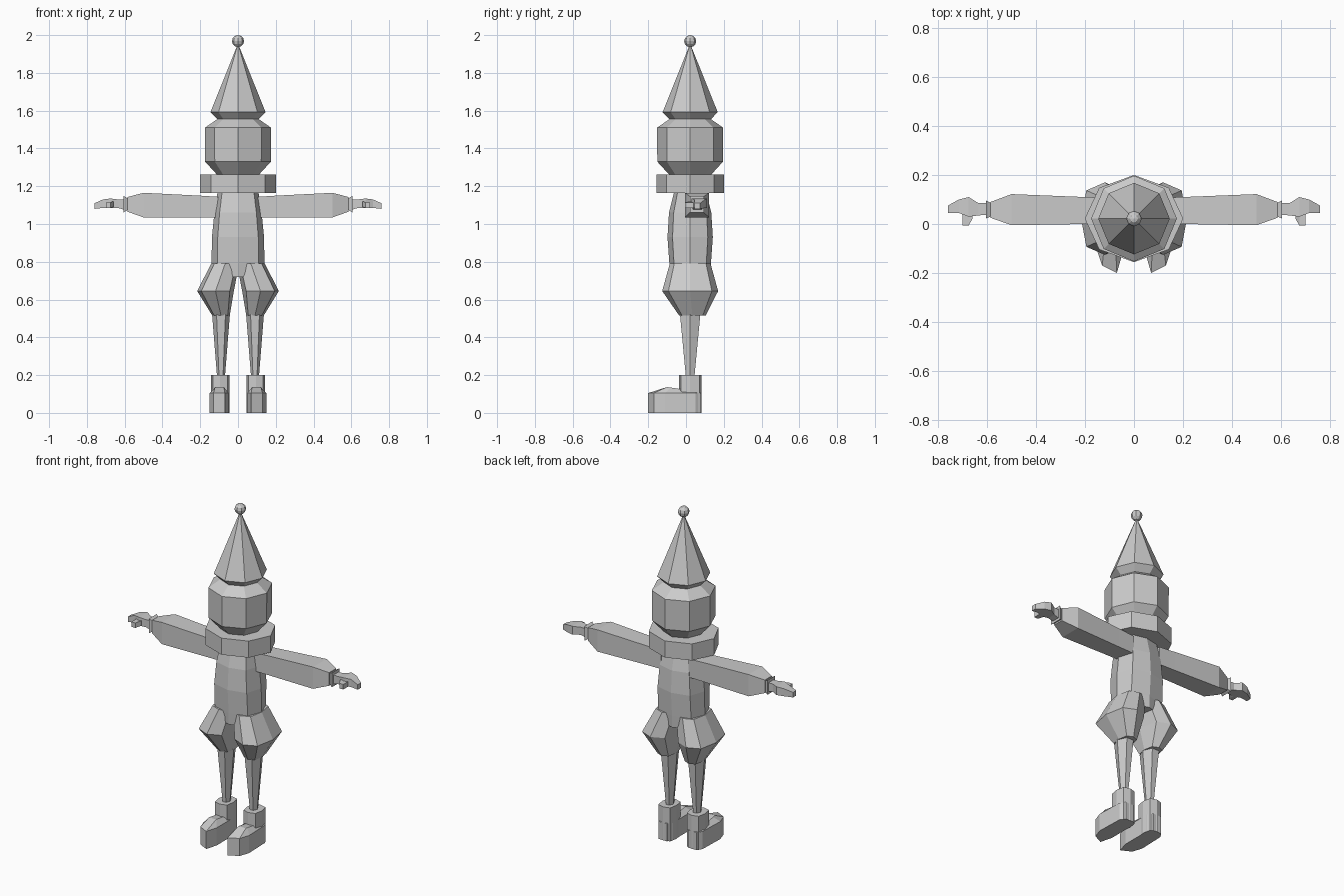
import bpy
import bmesh
from math import cos, sin, pi
from mathutils import Vector

cube = bpy.data.objects.get("Cube")
if cube:
    bpy.data.objects.remove(cube)

CY = 0.022  # depth of the body axis

grey = bpy.data.materials.new("plain_grey")
grey.use_nodes = True
grey.diffuse_color = (0.6, 0.6, 0.6, 1)
grey.node_tree.nodes["Principled BSDF"].inputs["Base Color"].default_value = (0.6, 0.6, 0.6, 1)


def finish(name, bm, mirror=False):
    bmesh.ops.recalc_face_normals(bm, faces=bm.faces)
    mesh = bpy.data.meshes.new(name)
    bm.to_mesh(mesh)
    bm.free()
    mesh.materials.append(grey)
    obj = bpy.data.objects.new(name, mesh)
    bpy.context.collection.objects.link(obj)
    if mirror:
        obj.modifiers.new("Mirror", 'MIRROR').use_mirror_merge = False
    return obj


def loft(name, rings, mirror=False):
    """Skin a list of equal-length point rings and cap both ends."""
    bm = bmesh.new()
    loops = [[bm.verts.new(p) for p in ring] for ring in rings]
    n = len(loops[0])
    for a, b in zip(loops, loops[1:]):
        for i in range(n):
            j = (i + 1) % n
            bm.faces.new((a[i], a[j], b[j], b[i]))
    bm.faces.new(loops[0])
    bm.faces.new(loops[-1])
    return finish(name, bm, mirror)


def oval(z, rx, ry, cx=0.0, cy=CY, n=8, square=1.0):
    """Horizontal ring; square > 1 pushes its diagonal corners outward."""
    ring = []
    for i in range(n):
        a = 2 * pi * i / n
        k = square if i % 2 else 1.0
        ring.append(Vector((cx + rx * k * cos(a), cy + ry * k * sin(a), z)))
    return ring


def box_ring(x, y0, y1, z0, z1):
    """Rectangular ring across the arm."""
    return [(x, y0, z0), (x, y1, z0), (x, y1, z1), (x, y0, z1)]


def arm_loft(name, sections):
    return loft(name, [box_ring(*s) for s in sections], mirror=True)


# Head, hat and collar
loft("head", [oval(z, r, r) for z, r in
              ((1.26, 0.11), (1.33, 0.174), (1.51, 0.175), (1.555, 0.11))])
loft("hat", [oval(z, r, r) for z, r in
             ((1.55, 0.105), (1.592, 0.146), (1.945, 0.004))])
loft("collar", [oval(z, 0.201, 0.178) for z in (1.163, 1.262)])

bm = bmesh.new()
bmesh.ops.create_uvsphere(bm, u_segments=8, v_segments=6, radius=0.032)
bmesh.ops.translate(bm, verts=bm.verts, vec=(0, CY, 1.968))
finish("hat_bobble", bm)

# Torso
loft("torso", [oval(z, rx, ry, square=1.1) for z, rx, ry in
               ((0.72, 0.09, 0.11), (0.79, 0.14, 0.11), (0.93, 0.138, 0.12),
                (1.06, 0.125, 0.112), (1.17, 0.108, 0.085))])

# Puffed shorts and thin legs
loft("shorts_leg", [oval(z, rx, ry, cx, cy, square=1.1) for z, rx, ry, cx, cy in
                    ((0.79, 0.074, 0.108, 0.068, CY), (0.645, 0.097, 0.148, 0.119, CY),
                     (0.515, 0.046, 0.07, 0.09, 0.034))], mirror=True)
loft("leg", [oval(z, rx, ry, 0.09, n=6) for z, rx, ry in
             ((0.18, 0.02, 0.025), (0.52, 0.047, 0.062))], mirror=True)

# Boots: shaft plus a foot with a low ridge
loft("boot_shaft", [oval(z, 0.048, 0.06, 0.094, square=1.15) for z in (0, 0.2)],
     mirror=True)
sole = [(0.05, -0.13), (0.07, -0.2), (0.13, -0.17), (0.15, -0.11),
        (0.145, 0.05), (0.125, 0.08), (0.07, 0.08), (0.05, 0.05)]
ridge = [(0.075 if x < 0.1 else 0.122, max(-0.1, min(0.03, y * 0.75))) for x, y in sole]
loft("boot_foot", [[(x, y, 0) for x, y in sole],
                   [(x, y, 0.105) for x, y in sole],
                   [(x, y, 0.122 - 0.15 * y) for x, y in ridge]], mirror=True)

# Sleeves, cuffs and mitten hands
arm_loft("sleeve", ((0.09, 0.0, 0.107, 1.035, 1.143), (0.2, 0.0, 0.11, 1.035, 1.15),
                    (0.5, -0.005, 0.122, 1.035, 1.165), (0.585, 0.025, 0.09, 1.065, 1.143)))
arm_loft("cuff", ((0.583, 0.032, 0.085, 1.075, 1.135), (0.605, 0.022, 0.096, 1.062, 1.148)))
arm_loft("hand", ((0.6, 0.038, 0.085, 1.075, 1.13), (0.635, 0.035, 0.085, 1.085, 1.13),
                  (0.675, 0.03, 0.11, 1.085, 1.135), (0.715, 0.045, 0.1, 1.085, 1.13),
                  (0.76, 0.045, 0.075, 1.08, 1.11)))
arm_loft("thumb", ((0.66, 0.02, 0.06, 1.09, 1.12), (0.675, -0.006, 0.06, 1.085, 1.115),
                   (0.7, -0.006, 0.06, 1.085, 1.115)))
